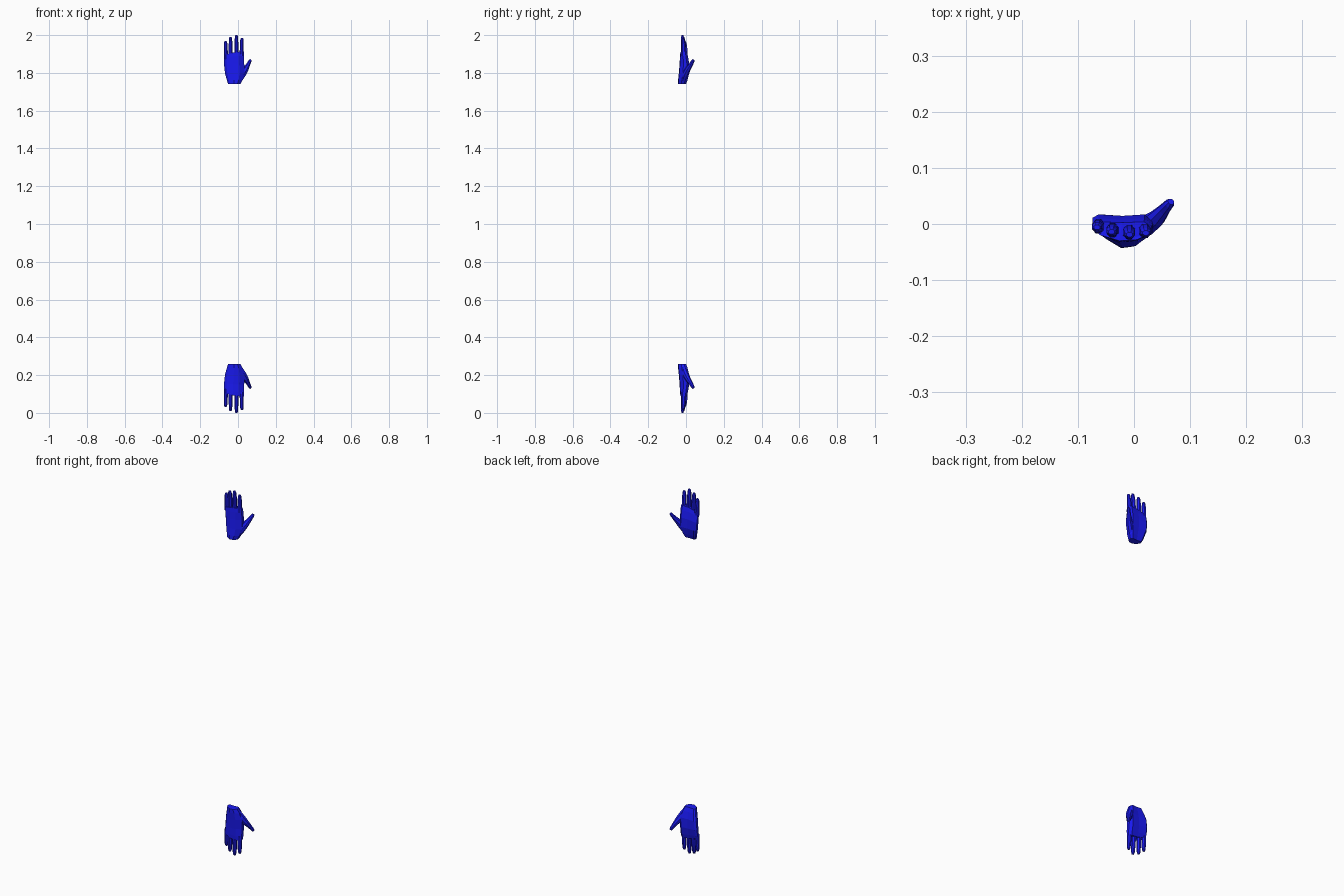
import bpy, bmesh, math
from mathutils import Vector, Matrix

if "Cube" in bpy.data.objects:
    bpy.data.objects.remove(bpy.data.objects["Cube"])

blue = bpy.data.materials.new("blue")
blue.diffuse_color = (0.01, 0.01, 0.9, 1)
blue.use_nodes = True
blue.node_tree.nodes["Principled BSDF"].inputs["Base Color"].default_value = blue.diffuse_color


def loft(name, rings):
    """Closed mesh skinned through a list of equal-length point rings."""
    bm = bmesh.new()
    loops = [[bm.verts.new(p) for p in r] for r in rings]
    n = len(loops[0])
    for a, b in zip(loops, loops[1:]):
        for i in range(n):
            j = (i + 1) % n
            bm.faces.new((a[i], a[j], b[j], b[i]))
    bm.faces.new(loops[0])
    bm.faces.new(loops[-1])
    bmesh.ops.recalc_face_normals(bm, faces=bm.faces)
    me = bpy.data.meshes.new(name)
    bm.to_mesh(me)
    bm.free()
    ob = bpy.data.objects.new(name, me)
    bpy.context.collection.objects.link(ob)
    return ob


def tube(name, stations, sides=8):
    """Tapered digit: stations are (x, y, z, width radius, depth radius)."""
    pts = [Vector(s[:3]) for s in stations]
    rings = []
    for k, s in enumerate(stations):
        d = (pts[min(k + 1, len(pts) - 1)] - pts[max(k - 1, 0)]).normalized()
        side = Vector((0, 1, 0)).cross(d).normalized()
        deep = d.cross(side)
        ang = [2 * math.pi * (i + 0.5) / sides for i in range(sides)]
        rings.append([pts[k] + side * s[3] * math.cos(a) + deep * s[4] * math.sin(a)
                      for a in ang])
    return loft(name, rings)


# Palm: rounded back of hand at -y, flat palm at +y
outline = [(0, .62), (.12, .3), (.45, 0), (.75, .06), (1, .4),
           (1, .75), (.87, 1), (.5, .95), (.1, 1), (0, .88)]
# x left, x right, y back, y palm, z, drop at the little-finger side
sections = [(-.052, .013, -.043, .000, 1.740, 0),
            (-.059, .024, -.042, .008, 1.762, 0),
            (-.069, .034, -.038, .017, 1.798, 0),
            (-.074, .033, -.034, .017, 1.850, .005),
            (-.074, .033, -.032, .010, 1.890, .012),
            (-.073, .031, -.030, .004, 1.913, .018)]
palm = loft("upper_hand", [
    [(x0 + u * (x1 - x0), y0 + v * (y1 - y0), z - (1 - u) ** 2 * drop) for u, v in outline]
    for x0, x1, y0, y1, z, drop in sections])

digits = []

# Fingers: name, base x, tip x, base y, tip y, base z, tip z
for name, xb, xt, yb, yt, zb, zt in [
        ("little_finger", -.063, -.066, -.004, -.006, 1.875, 1.968),
        ("ring_finger", -.038, -.040, -.011, -.014, 1.885, 1.990),
        ("middle_finger", -.009, -.008, -.014, -.019, 1.890, 2.000),
        ("index_finger", .019, .021, -.012, -.016, 1.890, 1.985)]:
    st = []
    for t, w, d in [(0, .0120, .0140), (.35, .0112, .0135), (.65, .0105, .0120),
                    (.9, .0095, .0085), (1, .0060, .0045)]:
        st.append((xb + (xt - xb) * t, yb + (yt - yb) * t * t, zb + (zt - zb) * t, w, d))
    digits.append(tube(name, st))

# Thumb, angled out to the side and toward the palm
digits.append(tube("thumb", [(.000, -.016, 1.755, .018, .014),
                             (.022, -.003, 1.793, .021, .018),
                             (.040, .010, 1.820, .017, .015),
                             (.054, .026, 1.844, .011, .011),
                             (.063, .036, 1.862, .009, .009),
                             (.066, .040, 1.869, .006, .006)]))

# Fuse the digits to the palm
for d in digits:
    mod = palm.modifiers.new(d.name, 'BOOLEAN')
    mod.operation = 'UNION'
    mod.solver = 'EXACT'
    mod.object = d
bpy.context.view_layer.update()
fused = bpy.data.meshes.new_from_object(
    palm.evaluated_get(bpy.context.evaluated_depsgraph_get()))
palm.modifiers.clear()
palm.data = fused
for d in digits:
    bpy.data.objects.remove(d)
fused.materials.clear()
fused.materials.append(blue)

# Lower hand: mirror image about z = 1
lower = fused.copy()
lower.transform(Matrix.Translation((0, 0, 2)) @ Matrix.Diagonal((1, 1, -1, 1)))
lower.flip_normals()
bpy.context.collection.objects.link(bpy.data.objects.new("lower_hand", lower))
